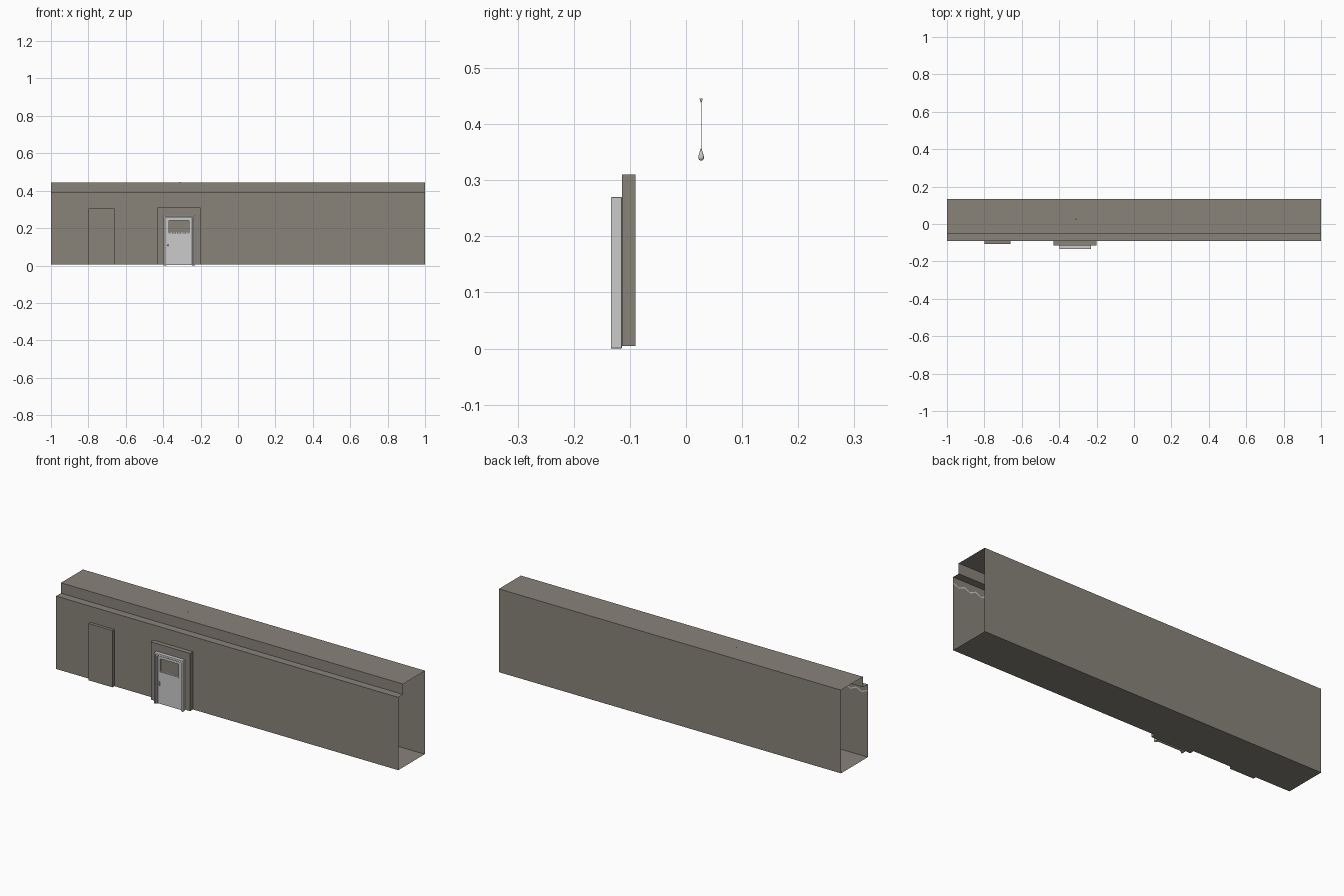
import bpy, bmesh, math

if "Cube" in bpy.data.objects:
    bpy.data.objects.remove(bpy.data.objects["Cube"])


def material(name, rgb):
    m = bpy.data.materials.new(name)
    m.diffuse_color = (*rgb, 1)
    m.use_nodes = True
    m.node_tree.nodes["Principled BSDF"].inputs["Base Color"].default_value = m.diffuse_color
    return m


TAUPE = material("taupe plaster", (0.25, 0.23, 0.195))
GREY = material("light grey paint", (0.6, 0.6, 0.6))


def finish(name, bm, mat, smooth=False):
    me = bpy.data.meshes.new(name)
    bm.to_mesh(me)
    bm.free()
    me.materials.append(mat)
    ob = bpy.data.objects.new(name, me)
    bpy.context.collection.objects.link(ob)
    if smooth:
        for p in me.polygons:
            p.use_smooth = True
    return ob


def add_box(bm, x0, x1, y0, y1, z0, z1):
    v = bmesh.ops.create_cube(bm, size=1)["verts"]
    for p in v:
        p.co = ((x0 + x1) / 2 + p.co.x * (x1 - x0),
                (y0 + y1) / 2 + p.co.y * (y1 - y0),
                (z0 + z1) / 2 + p.co.z * (z1 - z0))
    return v


def box(name, mat, *size):
    bm = bmesh.new()
    add_box(bm, *size)
    return finish(name, bm, mat)


def sheet(bm, pts):
    return bm.faces.new([bm.verts.new(p) for p in pts])


FLOOR, TOP, LEDGE = 0.005, 0.445, 0.39
FRONT, STEP, BACK = -0.09, -0.05, 0.134
NICHES = [(-0.80, -0.66, 0.305, -0.106), (-0.43, -0.20, 0.31, -0.114)]

# Corridor shell: thin strip along x, open at both ends
bm = bmesh.new()
section = [(FRONT, FLOOR), (BACK, FLOOR), (BACK, TOP), (STEP, TOP), (STEP, LEDGE), (FRONT, LEDGE)]
for (ya, za), (yb, zb) in zip(section, section[1:]):
    sheet(bm, [(-1, ya, za), (1, ya, za), (1, yb, zb), (-1, yb, zb)])
# Front wall outline stepping round the niche openings
outline = [(-1, FLOOR)]
for x0, x1, top, _ in NICHES:
    outline += [(x0, FLOOR), (x0, top), (x1, top), (x1, FLOOR)]
outline += [(1, FLOOR), (1, LEDGE), (-1, LEDGE)]
sheet(bm, [(x, FRONT, z) for x, z in outline])
bmesh.ops.remove_doubles(bm, verts=bm.verts, dist=1e-5)
finish("corridor_shell", bm, TAUPE)

# Niches: boxes open towards the corridor
for i, (x0, x1, top, y) in enumerate(NICHES):
    bm = bmesh.new()
    add_box(bm, x0, x1, y, FRONT, FLOOR, top)
    inner = [f for f in bm.faces if f.calc_center_median().y > FRONT - 1e-4]
    bmesh.ops.delete(bm, geom=inner, context='FACES')
    finish(f"niche_{i + 1}", bm, TAUPE)


# Door casing: nested U-shaped frames, stepping back towards the door
def casing(name, x0, x1, top, w, y0, y1):
    bm = bmesh.new()
    f = sheet(bm, [(x, y0, z) for x, z in (
        (x0, 0), (x0 + w, 0), (x0 + w, top - w), (x1 - w, top - w),
        (x1 - w, 0), (x1, 0), (x1, top), (x0, top))])
    ext = bmesh.ops.extrude_face_region(bm, geom=[f])
    for v in ext["geom"]:
        if isinstance(v, bmesh.types.BMVert):
            v.co.y = y1
    bmesh.ops.recalc_face_normals(bm, faces=bm.faces)
    ob = finish(name, bm, GREY)
    b = ob.modifiers.new("soft_edges", 'BEVEL')
    b.width, b.segments = 0.002, 2


casing("outer_door_casing", -0.399, -0.229, 0.270, 0.009, -0.134, -0.114)
casing("inner_door_casing", -0.390, -0.238, 0.261, 0.007, -0.129, -0.114)

# Door leaf: lower slab plus stiles and top rail round an open window
bm = bmesh.new()
for x0, x1, z0, z1 in [(-0.383, -0.245, 0.002, 0.172), (-0.383, -0.369, 0.172, 0.254),
                       (-0.262, -0.245, 0.172, 0.254), (-0.369, -0.262, 0.240, 0.254)]:
    add_box(bm, x0, x1, -0.123, -0.1155, z0, z1)
finish("door_leaf", bm, GREY)
box("window_sill", GREY, -0.371, -0.260, -0.126, -0.122, 0.168, 0.173)

# Row of small points along the window's lower edge
bm = bmesh.new()
for i in range(12):
    x = -0.364 + i * 0.0088
    sheet(bm, [(x - 0.0044, -0.119, 0.172), (x + 0.0044, -0.119, 0.172), (x, -0.119, 0.178)])
finish("window_edge_trim", bm, GREY)

# Door handle
box("handle_plate", GREY, -0.378, -0.371, -0.125, -0.123, 0.095, 0.120)
bm = bmesh.new()
bmesh.ops.create_uvsphere(bm, u_segments=12, v_segments=8, radius=0.004)
bmesh.ops.translate(bm, verts=bm.verts, vec=(-0.3745, -0.129, 0.108))
finish("door_knob", bm, GREY, True)

# Pendant lamp: one lathed profile of bulb, cord and ceiling cup
profile = [(0, 0.335), (0.003, 0.3358), (0.005, 0.3385), (0.005, 0.342), (0.0037, 0.347),
           (0.0015, 0.354), (0.0006, 0.357), (0.0006, 0.438), (0.0025, 0.4435),
           (0.0025, 0.4455), (0, 0.4455)]
bm = bmesh.new()
vs = [bm.verts.new((r, 0, z)) for r, z in profile]
es = [bm.edges.new(p) for p in zip(vs, vs[1:])]
bmesh.ops.spin(bm, geom=vs + es, cent=(0, 0, 0), axis=(0, 0, 1), angle=math.tau, steps=16)
bmesh.ops.remove_doubles(bm, verts=bm.verts, dist=1e-5)
bmesh.ops.recalc_face_normals(bm, faces=bm.faces)
bmesh.ops.translate(bm, verts=bm.verts, vec=(-0.31, 0.027, 0))
finish("pendant_lamp", bm, GREY, True)

# Zigzag border on the inner side of the front wall
bm = bmesh.new()
N, H = 60, 0.007
for i in range(N):
    xa, xb = -1 + 2 * i / N, -1 + 2 * (i + 1) / N
    za, zb = (0.34, 0.355) if i % 2 else (0.355, 0.34)
    y = FRONT + 0.0015
    sheet(bm, [(xa, y, za), (xb, y, zb), (xb, y, zb + H), (xa, y, za + H)])
finish("zigzag_border", bm, GREY)

# Skirting strip and thin rail on the inner side of the back wall
bm = bmesh.new()
for z0, z1 in [(FLOOR, 0.014), (0.1965, 0.1985)]:
    sheet(bm, [(-1, 0.131, z0), (1, 0.131, z0), (1, 0.131, z1), (-1, 0.131, z1)])
finish("back_wall_trim", bm, TAUPE)
